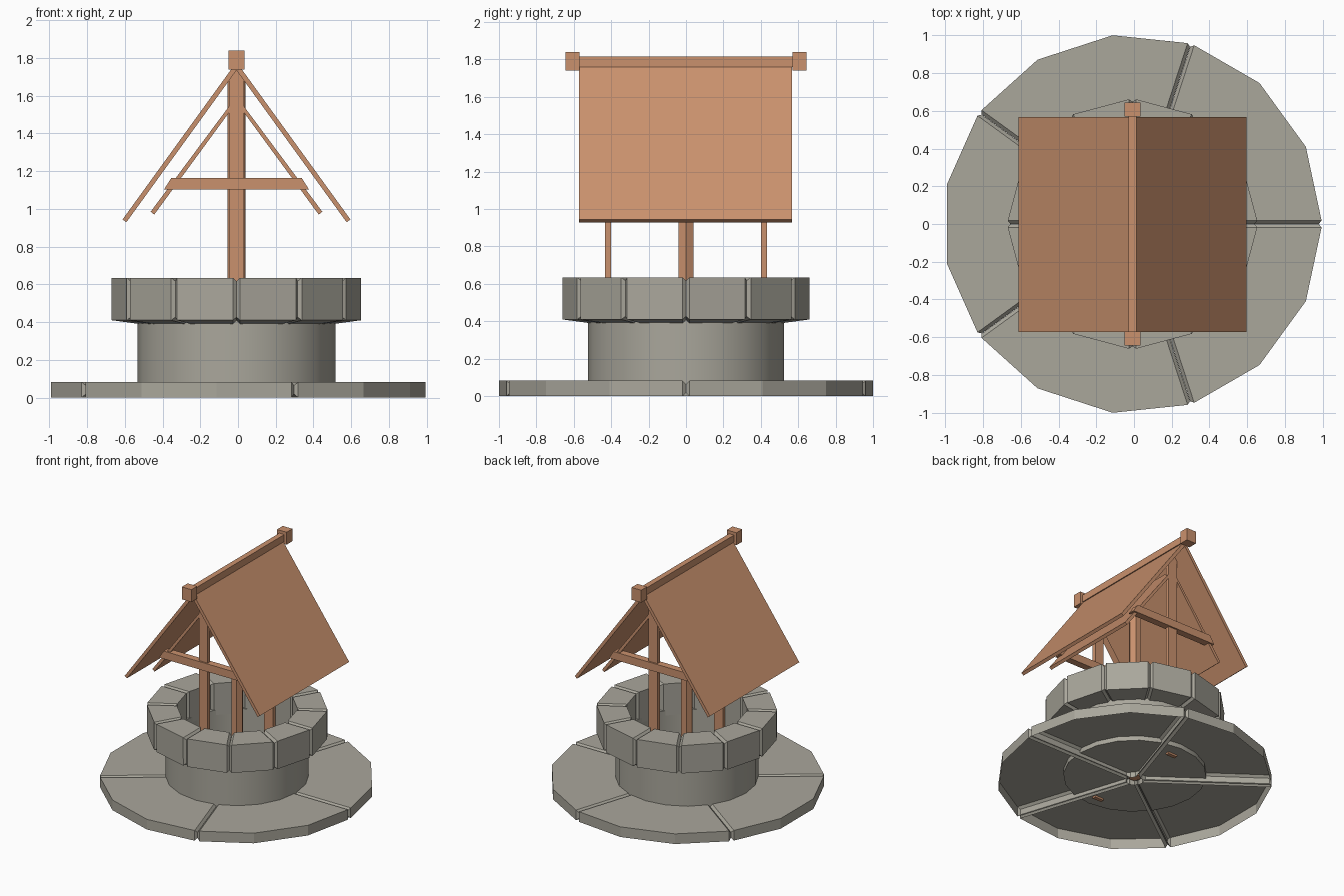
import bpy, bmesh, math
from mathutils import Matrix, Vector

if "Cube" in bpy.data.objects:
    bpy.data.objects.remove(bpy.data.objects["Cube"])

CX = -0.008  # small offset of the well's axis


def material(name, rgb):
    m = bpy.data.materials.new(name)
    m.diffuse_color = (*rgb, 1)
    m.use_nodes = True
    m.node_tree.nodes["Principled BSDF"].inputs["Base Color"].default_value = m.diffuse_color
    return m


STONE = material("grey stone", (0.40, 0.385, 0.33))
WOOD = material("warm wood", (0.59, 0.285, 0.155))


def finish(bm, name, mat):
    bmesh.ops.translate(bm, verts=bm.verts, vec=(CX, 0, 0))
    me = bpy.data.meshes.new(name)
    bm.to_mesh(me)
    bm.free()
    me.materials.append(mat)
    ob = bpy.data.objects.new(name, me)
    bpy.context.collection.objects.link(ob)
    return ob


def box(name, centre, size, mat=WOOD):
    bm = bmesh.new()
    bmesh.ops.create_cube(bm, size=1, matrix=Matrix.Translation(centre) @ Matrix.Diagonal((*size, 1)))
    return finish(bm, name, mat)


def extrude_xz(name, pts, y0, y1, mat=WOOD):
    """Outline in x,z pushed from y0 to y1."""
    bm = bmesh.new()
    face = bm.faces.new([bm.verts.new((x, y0, z)) for x, z in pts])
    new = bmesh.ops.extrude_face_region(bm, geom=[face], use_keep_orig=True)["geom"]
    bmesh.ops.translate(bm, verts=[v for v in new if isinstance(v, bmesh.types.BMVert)], vec=(0, y1 - y0, 0))
    bmesh.ops.recalc_face_normals(bm, faces=bm.faces)
    return finish(bm, name, mat)


def stone_wedge(name, a0, a1, segs, r_in, r_out, z_in, z_out, z_top, gap, chamfer, hollow=False):
    """Ring segment with chamfered joints at both ends; hollow leaves the underside open."""
    bm = bmesh.new()
    sections = []
    for i in range(segs + 1):
        a = a0 + (a1 - a0) * i / segs
        d = Vector((math.cos(a), math.sin(a), 0))
        side = Vector((-d.y, d.x, 0)) * (gap if i == 0 else -gap if i == segs else 0)
        sections.append([bm.verts.new(d * r + side + Vector((0, 0, z))) for r, z in
                         ((r_in, z_in), (r_out, z_out), (r_out, z_top), (r_in, z_top))])
    for s, t in zip(sections, sections[1:]):
        for k in range(4):
            bm.faces.new((s[k], s[k - 1], t[k - 1], t[k]))
    ends = [bm.faces.new(sections[0]), bm.faces.new(sections[-1])]
    edges = [e for f in ends for e in f.edges]
    bmesh.ops.recalc_face_normals(bm, faces=bm.faces)
    bmesh.ops.bevel(bm, geom=edges, offset=chamfer, segments=1, profile=0.5,
                    affect='EDGES', clamp_overlap=True)
    bm.normal_update()
    if hollow:
        bmesh.ops.delete(bm, geom=[f for f in bm.faces if f.normal.z < -0.95], context='FACES')
    return finish(bm, name, STONE)


# paving: five slabs meeting in V-shaped joints, open underneath
step = math.tau / 5
for i in range(5):
    stone_wedge(f"paving_slab_{i + 1}", i * step, (i + 1) * step, 3, 0.06, 1.006,
                0, 0, 0.082, 0.0005, 0.018, hollow=True)

# rim: twelve blocks with a sloping underside
step = math.tau / 12
for i in range(12):
    stone_wedge(f"rim_block_{i + 1}", i * step, (i + 1) * step, 1, 0.445, 0.666,
                0.38, 0.41, 0.635, 0.0005, 0.018)

# round shaft wall, closed at the bottom
bm = bmesh.new()
v = [bm.verts.new((r, 0, z)) for r, z in
     ((0, 0.045), (0.524, 0.045), (0.524, 0.42), (0.44, 0.42), (0.44, 0.07), (0, 0.07))]
path = [bm.edges.new(pair) for pair in zip(v, v[1:])]
bmesh.ops.spin(bm, geom=v + path, cent=(0, 0, 0), axis=(0, 0, 1), angle=math.tau, steps=20, use_merge=False)
bmesh.ops.remove_doubles(bm, verts=bm.verts, dist=0.0005)
bmesh.ops.recalc_face_normals(bm, faces=bm.faces)
wall = finish(bm, "shaft_wall", STONE)
bpy.context.view_layer.objects.active = wall
wall.select_set(True)
bpy.ops.object.shade_smooth_by_angle(angle=math.radians(30))
wall.select_set(False)

# six-sided centre post, two corners on the x axis
bm = bmesh.new()
bmesh.ops.create_cone(bm, cap_ends=True, segments=6, radius1=0.047, radius2=0.047, depth=1.66,
                      matrix=Matrix.Translation((0, 0, 0.86)) @ Matrix.Rotation(math.pi / 2, 4, 'Z'))
finish(bm, "centre_post", WOOD)

# end frames: leg with pointed top, and tie beam, at front and back
for end, s in (("front", -1), ("back", 1)):
    y = 0.417 * s
    extrude_xz(f"{end}_leg", [(-0.04, 0.03), (0.04, 0.03), (0.04, 1.69), (0, 1.745), (-0.04, 1.69)],
               y - 0.015, y + 0.015)
    extrude_xz(f"{end}_tie_beam", [(-0.385, 1.102), (0.385, 1.102), (0.345, 1.165), (-0.345, 1.165)],
               y - 0.028, y + 0.028)

# roof boards with a smaller lining board below each
for side, m in (("left", -1), ("right", 1)):
    extrude_xz(f"{side}_roof_board",
               [(0.604 * m, 0.944), (0.584 * m, 0.929), (0, 1.735), (0, 1.768), (0.012 * m, 1.762)],
               -0.572, 0.568)
    extrude_xz(f"{side}_roof_lining",
               [(0.455 * m, 0.985), (0.436 * m, 0.97), (0, 1.565), (0, 1.597)], -0.432, 0.432)

# ridge beam with square end caps
box("ridge_beam", (0, 0, 1.788), (0.044, 1.16, 0.056))
for end, s in (("front", -1), ("back", 1)):
    box(f"{end}_ridge_cap", (0, 0.607 * s, 1.79), (0.086, 0.074, 0.1))
